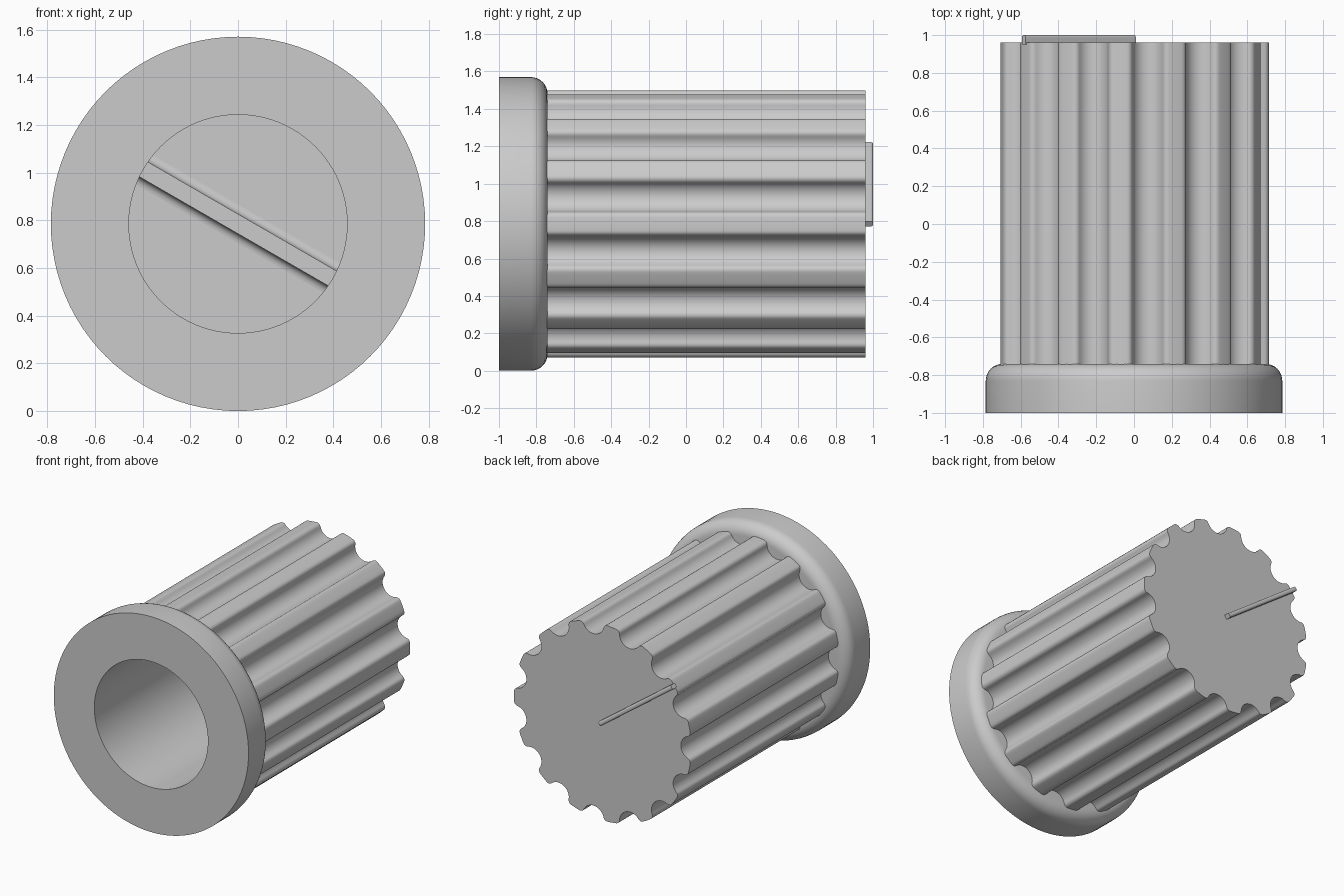
import bpy, bmesh
from math import sin, cos, acos, atan2, pi, radians, hypot

cube = bpy.data.objects.get("Cube")
if cube:
    bpy.data.objects.remove(cube)

CZ = 0.785           # height of the knob axis
R, LOBES = 0.715, 15
BORE, FLOOR = 0.458, 0.7

grey = bpy.data.materials.new("grey plastic")
grey.use_nodes = True
grey.diffuse_color = (0.6, 0.6, 0.6, 1)
grey.node_tree.nodes["Principled BSDF"].inputs["Base Color"].default_value = (0.6, 0.6, 0.6, 1)


def finish(name, bm):
    bmesh.ops.recalc_face_normals(bm, faces=bm.faces[:])
    mesh = bpy.data.meshes.new(name)
    bm.to_mesh(mesh)
    bm.free()
    mesh.materials.append(grey)
    ob = bpy.data.objects.new(name, mesh)
    bpy.context.collection.objects.link(ob)
    bpy.ops.object.select_all(action='DESELECT')
    ob.select_set(True)
    bpy.context.view_layer.objects.active = ob
    bpy.ops.object.shade_smooth_by_angle(angle=radians(35))
    return ob


def lathe(name, profile, steps=96):
    """Spin (radius, y) points around the knob axis."""
    bm = bmesh.new()
    verts = [bm.verts.new((r, y, CZ)) for r, y in profile]
    edges = [bm.edges.new(pair) for pair in zip(verts, verts[1:])]
    bmesh.ops.spin(bm, geom=verts + edges, cent=(0, 0, CZ), axis=(0, 1, 0),
                   angle=2 * pi, steps=steps, use_duplicate=False)
    bmesh.ops.remove_doubles(bm, verts=bm.verts[:], dist=0.0001)
    return finish(name, bm)


def prism(name, points, start, end, caps=True):
    """Extrude a closed outline between two positions; points are mapped by callers."""
    bm = bmesh.new()
    a = [bm.verts.new(start(p)) for p in points]
    b = [bm.verts.new(end(p)) for p in points]
    for i in range(len(points)):
        j = (i + 1) % len(points)
        bm.faces.new((a[i], a[j], b[j], b[i]))
    if caps:
        bm.faces.new(a)
    bm.faces.new(b)
    return finish(name, bm)


def arc(cx, cy, r, a0, a1, n):
    return [(cx + r * cos(a0 + (a1 - a0) * i / n),
             cy + r * sin(a0 + (a1 - a0) * i / n)) for i in range(n + 1)]


# Flange with rounded back edge, bore and bore floor
fillet = 0.09
rim = arc(0.785 - fillet, -0.74 - fillet, fillet, 0, pi / 2, 8)
lathe("flange_and_bore", [(0, FLOOR), (BORE, FLOOR), (BORE, -1), (0.785, -1)] + rim
      + [(0.5, -0.74), (0.5, FLOOR + 0.05), (0, FLOOR + 0.05)])

# Fluted grip: rounded lobes between circular scallops
scoop, soft = 0.085, 0.03
half = pi / LOBES
inner = R - soft
phi = acos((R * R + inner * inner - (scoop + soft) ** 2) / (2 * R * inner))
fx, fy = inner * cos(half - phi), inner * sin(half - phi)
sx, sy = R * cos(half), R * sin(half)
to_fillet = atan2(fy - sy, fx - sx)
tangent = atan2(sy - fy, sx - fx)
side = arc(0, 0, R, 0, half - phi, 2)
side += arc(fx, fy, soft, half - phi, tangent, 5)[1:]
side += arc(sx, sy, scoop, to_fillet % (2 * pi), half + pi, 8)[1:]
lobe = [(x, -y) for x, y in side[:0:-1]] + side[:-1]
outline = []
for k in range(LOBES):
    c, s = cos(2 * half * k), sin(2 * half * k)
    outline += [(x * c - y * s, x * s + y * c) for x, y in lobe]
prism("fluted_grip", outline,
      lambda p: (p[0], -0.745, CZ + p[1]),
      lambda p: (p[0], 0.96, CZ + p[1]), caps=False)


def across(angle, dist, width, y):
    """Place a point along a radial line, offset sideways."""
    c, s = cos(angle), sin(angle)
    return (dist * c - width * s, y, CZ + dist * s + width * c)


# Cross rib on the bore floor, flared where it meets the floor
w, flare, top = 0.036, 0.035, 0.4
right = [(w, top)] + arc(w + flare, FLOOR - flare, flare, pi, pi / 2, 6) + [(w + flare, FLOOR + 0.02)]
section = right + [(-u, y) for u, y in reversed(right)]
tilt = radians(-30)
prism("bore_rib", section,
      lambda p: across(tilt, -0.465, p[0], p[1]),
      lambda p: across(tilt, 0.465, p[0], p[1]))

# Raised pointer line on the back face, rounded on top
hw, rnd = 0.016, 0.012
right = [(hw, 0.95)] + arc(hw - rnd, 1 - rnd, rnd, 0, pi / 2, 5)
section = right + [(-u, y) for u, y in reversed(right)]
aim = radians(144)
prism("pointer_line", section,
      lambda p: across(aim, 0, p[0], p[1]),
      lambda p: across(aim, 0.722, p[0], p[1]))
